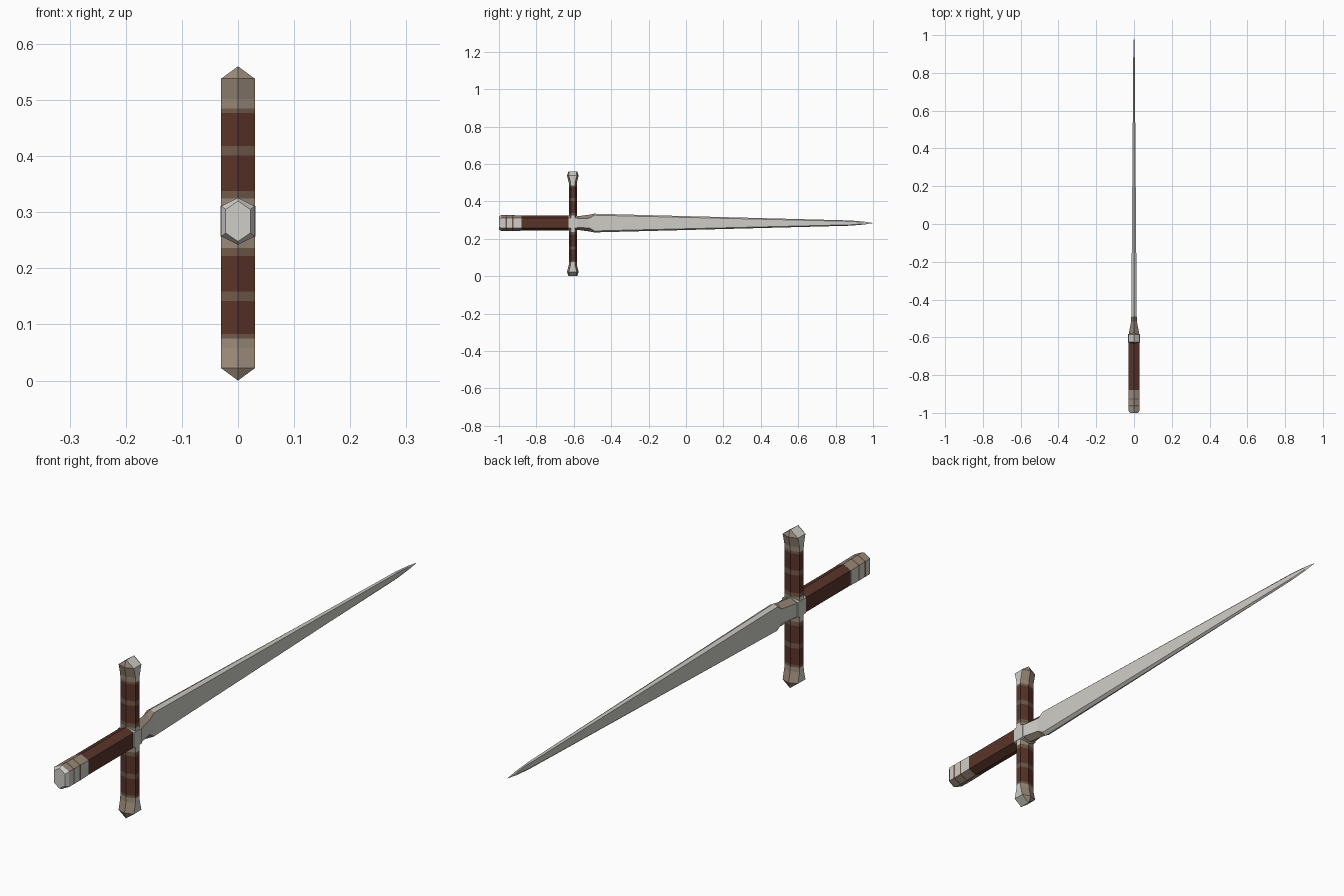
import bpy, bmesh

if "Cube" in bpy.data.objects:
    bpy.data.objects.remove(bpy.data.objects["Cube"])

ZC = 0.284      # height of blade / grip axis
YC = -0.605     # depth of the guard axis


def mat(name, col):
    m = bpy.data.materials.new(name)
    m.diffuse_color = (*col, 1)
    m.use_nodes = True
    m.node_tree.nodes["Principled BSDF"].inputs["Base Color"].default_value = m.diffuse_color
    return m


STEEL, TAN, LEATHER, TRIM = 0, 1, 2, 3
METAL = 9       # steel on broad sides, tan on the slopes
MATS = [mat("steel", (0.62, 0.61, 0.57)), mat("tan_metal", (0.32, 0.25, 0.19)),
        mat("brown_leather", (0.10, 0.034, 0.022)), mat("worn_trim", (0.17, 0.10, 0.07))]


def loft(name, axis, sections):
    """Six-sided loft. Section: (t, half thickness x, half width, half flat, material of next span)."""
    bm = bmesh.new()
    rings = []
    for t, a, w, f, _ in sections:
        pts = [(a, -f), (a, f), (0, w), (-a, f), (-a, -f), (0, -w)]
        rings.append([bm.verts.new((x, t, ZC + s) if axis == 'Y' else (x, YC + s, t))
                      for x, s in pts])
    for r0, r1, sec in zip(rings, rings[1:], sections):
        for i in range(6):
            j = (i + 1) % 6
            face = bm.faces.new((r0[i], r0[j], r1[j], r1[i]))
            m = sec[4]
            if m == METAL:
                m = STEEL if i in (0, 3) else TAN
            face.material_index = m
    for r, m in ((rings[0], sections[0][4]), (rings[-1], sections[-2][4])):
        bm.faces.new(r).material_index = STEEL if m == METAL else m
    bmesh.ops.remove_doubles(bm, verts=bm.verts, dist=0.0002)
    bmesh.ops.dissolve_degenerate(bm, edges=bm.edges, dist=0.0001)
    bmesh.ops.recalc_face_normals(bm, faces=bm.faces)
    me = bpy.data.meshes.new(name)
    bm.to_mesh(me)
    bm.free()
    for m in MATS:
        me.materials.append(m)
    ob = bpy.data.objects.new(name, me)
    bpy.context.collection.objects.link(ob)
    return ob


# blade with flared base and long taper
loft("blade", 'Y', [
    (-0.600, 0.029, 0.036, 0.024, METAL),
    (-0.575, 0.027, 0.037, 0.024, METAL),
    (-0.515, 0.015, 0.045, 0.026, METAL),
    (-0.490, 0.0145, 0.050, 0.042, STEEL),
    (0.880, 0.004, 0.014, 0.009, STEEL),
    (0.950, 0.0025, 0.008, 0.004, STEEL),
    (1.000, 0.0002, 0.0005, 0.0002, STEEL)])

# leather grip
loft("grip", 'Y', [
    (-0.885, 0.029, 0.040, 0.026, LEATHER),
    (-0.600, 0.029, 0.040, 0.026, LEATHER)])

# pommel with worn bands
loft("pommel", 'Y', [
    (-1.000, 0.022, 0.036, 0.021, STEEL),
    (-0.988, 0.030, 0.042, 0.027, METAL),
    (-0.965, 0.030, 0.042, 0.027, TRIM),
    (-0.958, 0.030, 0.042, 0.027, METAL),
    (-0.930, 0.030, 0.042, 0.027, TRIM),
    (-0.923, 0.030, 0.042, 0.027, METAL),
    (-0.880, 0.030, 0.041, 0.026, METAL)])

# collar where the grip meets the guard
loft("collar", 'Y', [
    (-0.628, 0.031, 0.040, 0.027, STEEL),
    (-0.582, 0.031, 0.040, 0.027, STEEL)])

# cross guard: one half described from the centre out, then mirrored
half = [
    (0.000, 0.030, 0.021, 0.011, METAL),
    (0.044, 0.030, 0.021, 0.011, TRIM),
    (0.058, 0.030, 0.021, 0.011, LEATHER),
    (0.121, 0.030, 0.021, 0.011, TRIM),
    (0.138, 0.030, 0.021, 0.011, LEATHER),
    (0.197, 0.030, 0.021, 0.011, TRIM),
    (0.205, 0.030, 0.021, 0.011, METAL),
    (0.222, 0.030, 0.022, 0.012, METAL),
    (0.258, 0.030, 0.031, 0.021, METAL),
    (0.280, 0.000, 0.023, 0.020, METAL)]
for side, s in (("upper", 1), ("lower", -1)):
    loft(side + "_guard", 'Z', [(0.28 + s * h[0], *h[1:]) for h in half])
